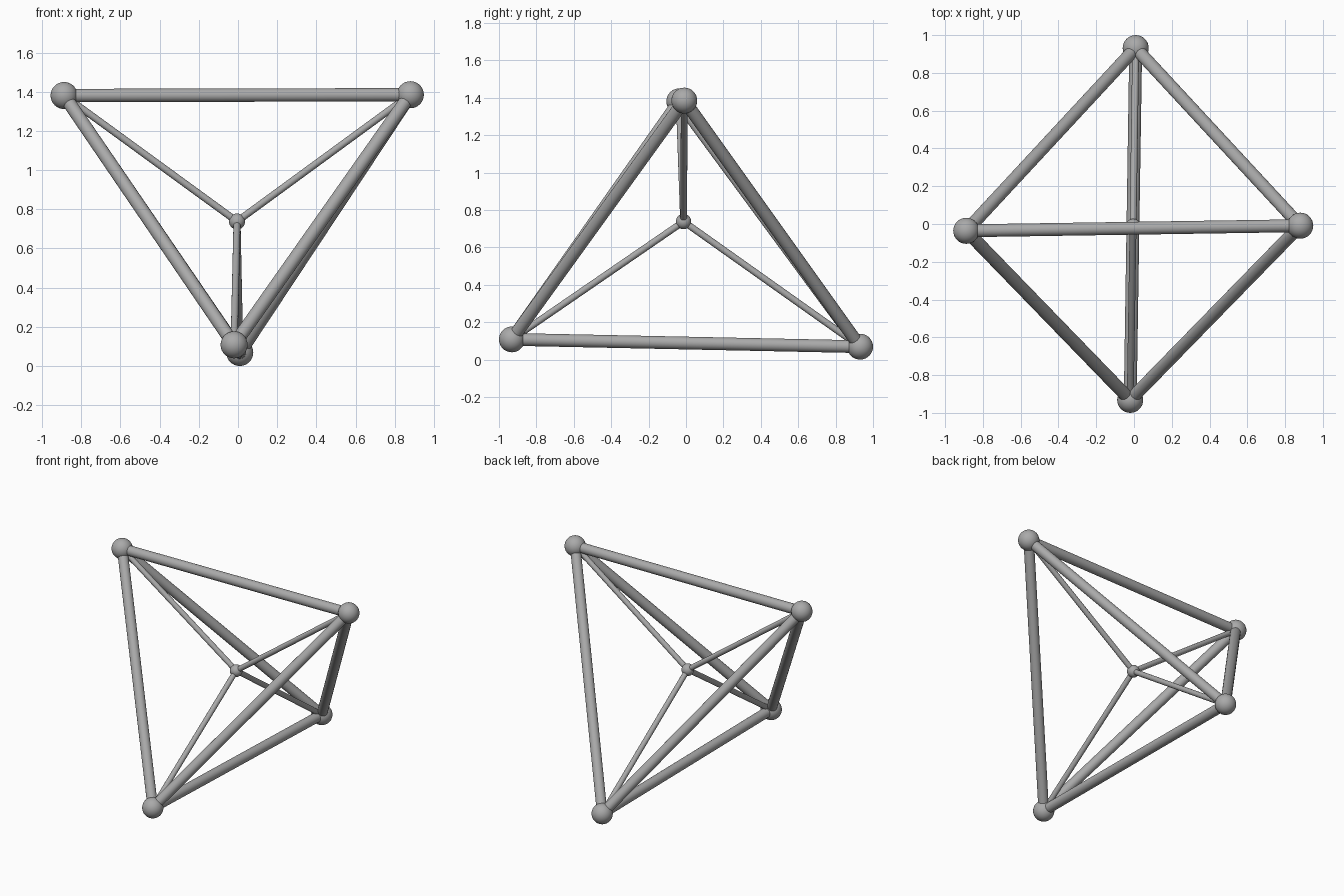
import bpy
from mathutils import Vector

if "Cube" in bpy.data.objects:
    bpy.data.objects.remove(bpy.data.objects["Cube"])

grey = bpy.data.materials.new("grey")
grey.diffuse_color = (0.4, 0.4, 0.4, 1)
grey.use_nodes = True
grey.node_tree.nodes["Principled BSDF"].inputs["Base Color"].default_value = grey.diffuse_color


def finish(name):
    ob = bpy.context.object
    ob.name = name
    ob.data.materials.append(grey)
    bpy.ops.object.shade_smooth_by_angle()


def ball(name, pos, radius):
    bpy.ops.mesh.primitive_uv_sphere_add(segments=32, ring_count=16, radius=radius, location=pos)
    finish(name)


def rod(name, a, b, radius):
    d = b - a
    bpy.ops.mesh.primitive_cylinder_add(vertices=24, radius=radius, depth=d.length, location=(a + b) / 2,
                                        rotation=d.to_track_quat('Z', 'Y').to_euler())
    finish(name)


# Corner and centre joints
corners = {
    "left": Vector((-0.888, -0.036, 1.381)),
    "right": Vector((0.88, -0.009, 1.385)),
    "front": Vector((-0.02, -0.931, 0.108)),
    "back": Vector((0.009, 0.931, 0.069)),
}
centre = Vector((-0.005, -0.013, 0.738))
ball("centre_joint", centre, 0.041)
names = list(corners)
for i, n in enumerate(names):
    ball(n + "_joint", corners[n], 0.069)
    # Thin spoke from the centre to each corner
    rod(n + "_spoke", centre, corners[n], 0.018)
    # Thick edges between corners
    for m in names[i + 1:]:
        rod(n + "_" + m + "_edge", corners[n], corners[m], 0.034)
